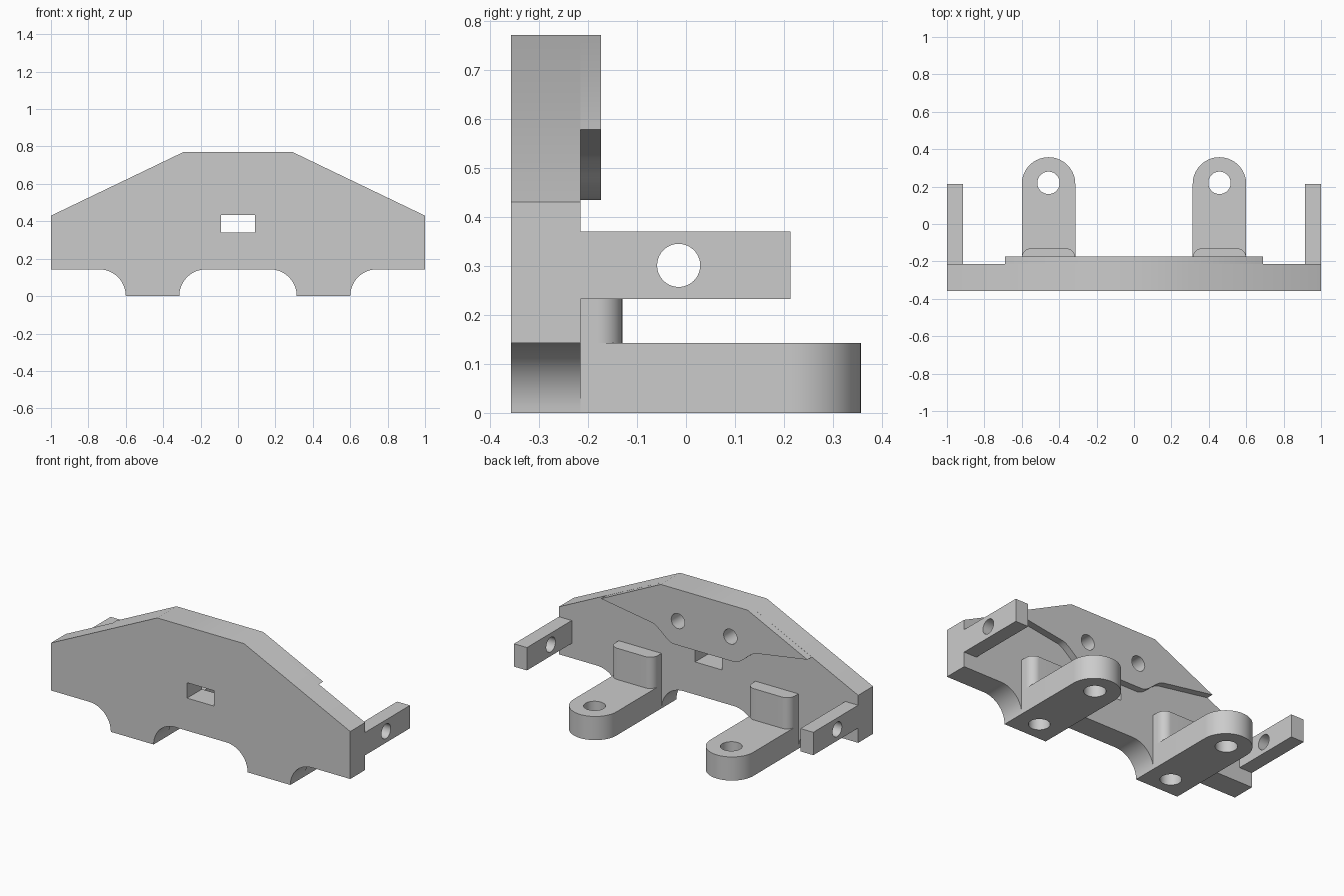
import bpy, bmesh, math
from mathutils import Vector

if "Cube" in bpy.data.objects:
    bpy.data.objects.remove(bpy.data.objects["Cube"])

grey = bpy.data.materials.new("plain_grey")
grey.use_nodes = True
grey.diffuse_color = (0.6, 0.6, 0.6, 1)
grey.node_tree.nodes["Principled BSDF"].inputs["Base Color"].default_value = (0.6, 0.6, 0.6, 1)

FRONT, BACK, PANEL = -0.357, -0.215, -0.173
FOOT_X, FOOT_W, FOOT_H = 0.457, 0.143, 0.143
AXES = {"x": lambda a, b, d: (d, a, b),
        "y": lambda a, b, d: (a, d, b),
        "z": lambda a, b, d: (a, b, d)}


def arc(cx, cy, r, start, end, steps=16):
    """Points on an arc, angles in degrees."""
    angles = [math.radians(start + (end - start) * i / steps) for i in range(steps + 1)]
    return [(cx + r * math.cos(t), cy + r * math.sin(t)) for t in angles]


def prism(name, outline, axis, lo, hi):
    """Extrude a closed outline along one axis."""
    place = AXES[axis]
    bm = bmesh.new()
    face = bm.faces.new([bm.verts.new(place(a, b, lo)) for a, b in outline])
    new = bmesh.ops.extrude_face_region(bm, geom=[face])["geom"]
    bmesh.ops.translate(bm, vec=Vector(place(0, 0, hi - lo)),
                        verts=[v for v in new if isinstance(v, bmesh.types.BMVert)])
    bmesh.ops.recalc_face_normals(bm, faces=bm.faces)
    mesh = bpy.data.meshes.new(name)
    bm.to_mesh(mesh)
    bm.free()
    mesh.materials.append(grey)
    obj = bpy.data.objects.new(name, mesh)
    bpy.context.collection.objects.link(obj)
    return obj


def box(name, a0, a1, b0, b1, axis, lo, hi):
    return prism(name, [(a0, b0), (a1, b0), (a1, b1), (a0, b1)], axis, lo, hi)


def drill(a, b, r, axis, lo, hi):
    return prism("drill", arc(a, b, r, 0, 360, 40)[:-1], axis, lo, hi)


def finish(obj, cutters=()):
    """Cut the openings, then smooth the round walls only."""
    bpy.ops.object.select_all(action="DESELECT")
    bpy.context.view_layer.objects.active = obj
    obj.select_set(True)
    for cutter in cutters:
        cutter.hide_render = True
        mod = obj.modifiers.new("cut", "BOOLEAN")
        mod.operation, mod.solver, mod.object = "DIFFERENCE", "EXACT", cutter
        bpy.ops.object.modifier_apply(modifier=mod.name)
    bpy.ops.object.shade_smooth_by_angle(angle=math.radians(30))


def mirrored(half):
    return half + [(-x, z) for x, z in reversed(half)]


# Openings shared between parts
slot = box("slot_cutter", -0.09, 0.09, 0.34, 0.433, "y", -0.5, 0)
screws = [drill(s * 0.175, 0.58, 0.045, "y", -0.29, 0) for s in (-1, 1)]
sockets = [drill(s * FOOT_X, -0.24, 0.058, "z", -0.1, 0.2) for s in (-1, 1)]

# Main plate: sloped shoulders, with feet between hollow corners
inner, outer = FOOT_X - FOOT_W, FOOT_X + FOOT_W
half = [(0.29, 0.771), (1, 0.43), (1, FOOT_H)]
half += arc(outer + FOOT_H, 0, FOOT_H, 90, 180)
half += arc(inner - FOOT_H, 0, FOOT_H, 0, 90)
plate = prism("main_plate", mirrored(half), "y", FRONT, BACK)
finish(plate, [slot] + screws + sockets)

# Raised panel on the back, its lower edge dropping in a soft S curve
half = [(0.29, 0.771), (0.69, 0.578)]
for i in range(17):
    t = i / 16
    half.append((0.36 - 0.16 * t, 0.526 - 0.092 * t * t * (3 - 2 * t)))
panel = prism("raised_panel", mirrored(half), "y", BACK, PANEL)
finish(panel, screws)

for side, sign in (("left", 1), ("right", -1)):
    cx = sign * FOOT_X

    # Side arm with a cross hole
    lo, hi = sorted((sign * 0.914, sign))
    arm = box(side + "_arm", BACK, 0.213, 0.232, 0.37, "x", lo, hi)
    pin = drill(-0.015, 0.301, 0.044, "x", lo - 0.1, hi + 0.1)
    finish(arm, [pin])

    # Round-ended foot
    outline = [(cx - FOOT_W, BACK), (cx + FOOT_W, BACK)]
    outline += arc(cx, 0.214, FOOT_W, 0, 180, 32)
    foot = prism(side + "_foot", outline, "z", 0, FOOT_H)
    eye = drill(cx, 0.22, 0.06, "z", -0.1, 0.3)
    finish(foot, [eye, sockets[0 if sign < 0 else 1]])

    # Boss with rounded corners above the foot
    r, edge = 0.05, -0.13
    outline = [(cx - FOOT_W, BACK), (cx + FOOT_W, BACK)]
    outline += arc(cx + FOOT_W - r, edge - r, r, 0, 90)
    outline += arc(cx - FOOT_W + r, edge - r, r, 90, 180)
    boss = prism(side + "_boss", outline, "z", FOOT_H, 0.332)
    finish(boss, [sockets[0 if sign < 0 else 1]])

    for cutter in (pin, eye):
        bpy.data.objects.remove(cutter)

for cutter in [slot] + screws + sockets:
    bpy.data.objects.remove(cutter)
